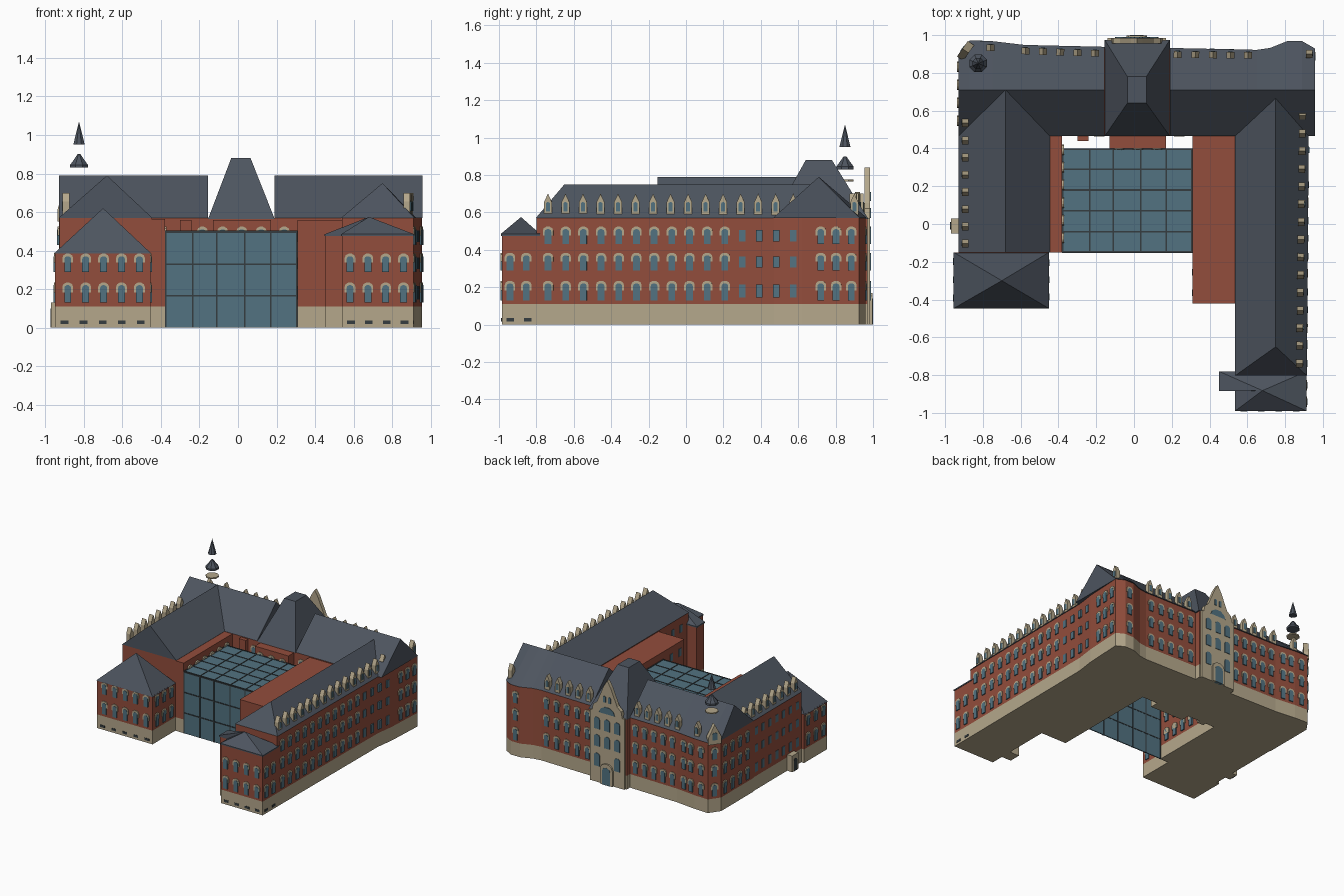
import bpy, bmesh, math
from mathutils import Vector

if "Cube" in bpy.data.objects:
    bpy.data.objects.remove(bpy.data.objects["Cube"])

COL = dict(brick=(.29, .075, .045), stone=(.46, .39, .26), slate=(.075, .09, .115),
           glass=(.085, .17, .22), iron=(.035, .045, .05))
mats = {}
for k, c in COL.items():
    mats[k] = bpy.data.materials.new(k)
    mats[k].diffuse_color = (*c, 1)
parts = {}


def loft(name, mat, rings):
    """Join equal-length closed rings of 3D points and cap both ends."""
    bm = parts.setdefault(name, (bmesh.new(), mat))[0]
    vs = [[bm.verts.new(p) for p in r] for r in rings]
    n = len(vs[0])
    for a, b in zip(vs, vs[1:]):
        for i in range(n):
            j = (i + 1) % n
            bm.faces.new((a[i], a[j], b[j], b[i]))
    bm.faces.new(vs[0][::-1])
    bm.faces.new(vs[-1])
    bmesh.ops.remove_doubles(bm, verts=[v for r in vs for v in r], dist=1e-5)


def prism(name, mat, pts, z0, z1):
    loft(name, mat, [[(x, y, z) for x, y in pts] for z in (z0, z1)])


def box(name, mat, x0, x1, y0, y1, z0, z1):
    prism(name, mat, rect(x0, x1, y0, y1), z0, z1)


def rect(x0, x1, y0, y1):
    return [(x0, y0), (x1, y0), (x1, y1), (x0, y1)]


def at_z(pts, z):
    return [(x, y, z) for x, y in pts]


def panel(name, mat, p, t, prof, d0, d1):
    """Extrude a (u, z) outline standing on a wall, t = wall direction, outward to its right."""
    n = Vector((t.y, -t.x))
    loft(name, mat, [[(*(p + t * u + n * d), z) for u, z in prof] for d in (d0, d1)])


def arch(w, z0, h, s=5):
    """Outline of an opening with a segmental arched head."""
    r = w / 2
    zs = z0 + h - r * .8
    return [(-r, z0), (r, z0)] + [(r * math.cos(a), zs + r * .8 * math.sin(a))
                                 for a in [math.pi * i / s for i in range(s + 1)]]


ROWS = [(.13, .105), (.29, .095), (.43, .095)]


def along(a, b, n):
    a, b = Vector(a), Vector(b)
    t = (b - a).normalized()
    return [(a.lerp(b, (i + .5) / n), t) for i in range(n)]


def windows(a, b, n, rows=ROWS, plain=False):
    for p, t in along(a, b, n):
        for z, h in rows:
            if plain:
                panel("window_panes", "glass", p, t, [(-.017, z + .015), (.017, z + .015), (.017, z + h - .02), (-.017, z + h - .02)], -.01, .003)
                continue
            panel("window_surrounds", "stone", p, t, arch(.056, z + h * .5, h * .5), -.01, .006)
            panel("window_panes", "glass", p, t, arch(.036, z, h - .014), -.01, .008)


def dormers(a, b, n):
    for p, t in along(a, b, n):
        panel("dormers", "stone", p, t, [(-.021, .57), (.021, .57), (.021, .655), (0, .70), (-.021, .655)], -.03, .005)
        panel("dormer_panes", "glass", p, t, arch(.022, .605, .05), -.01, .008)


def basement(a, b, n):
    for p, t in along(a, b, n):
        panel("basement_vents", "iron", p, t, [(-.02, .018), (.02, .018), (.02, .036), (-.02, .036)], -.01, .003)


# building blocks: brick walls on a stone plinth
back_pts = [(-.93, .47), (.92, .47), (.94, .62), (.955, .925), (.89, .96), (.81, .96), (.72, .925), (.65, .915),
            (.18, .925), (.18, .97), (-.15, .97), (-.15, .93), (-.58, .94), (-.75, .96), (-.87, .965), (-.93, .88)]
lp = rect(-.95, -.455, -.44, -.15)
rp = [(.455, -.88), (.54, -.88), (.54, -.985), (.91, -.985), (.91, -.785), (.455, -.785)]
for nm, pts, top in (("back_range", back_pts, .57),
                     ("left_wing", rect(-.925, -.45, -.15, .47), .57),
                     ("right_wing", [(.54, -.8), (.91, -.8), (.92, .47), (.54, .47)], .57),
                     ("left_pavilion", lp, .39), ("right_pavilion", rp, .48),
                     ("right_court_block", rect(.31, .54, -.42, .47), .56),
                     ("left_court_block", rect(-.45, -.38, -.15, .47), .565),
                     ("court_bay", rect(-.13, .17, .40, .47), .56),
                     ("court_shaft", rect(-.3, -.24, .44, .47), .56)):
    prism(nm + "_walls", "brick", pts, .11, top)
    prism(nm + "_plinth", "stone", pts, 0, .11)
box("side_porch", "stone", -.97, -.92, -.05, .03, 0, .13)
panel("side_door", "iron", Vector((-.97, -.01)), Vector((0, -1)), arch(.04, 0, .10), -.01, .003)


# back range roof in two halves with grey gable ends
def back_roof(secs):
    loft("back_roof", "slate", [[(x, .465, .57), (x, .71, .79), (x, y, .57)] for x, y in secs])


back_roof([(-.93, .885), (-.87, .972), (-.75, .968), (-.58, .948), (-.155, .938)])
back_roof([(.19, .932), (.65, .922), (.72, .932), (.81, .968), (.89, .968), (.957, .93)])

# central tower roof
loft("tower_roof", "slate", [at_z(rect(-.155, .19, .465, .975), .565), at_z(rect(-.035, .065, .64, .78), .88)])

# wing roofs
loft("left_wing_roof", "slate", [[(-.93, y, .57), (-.68, y2, .79), (-.445, y, .57)]
                                 for y, y2 in ((-.152, -.152), (.47, .71))])
loft("right_wing_roof", "slate", [[(.535, -.803, .57), (.75, -.65, .75), (.915, -.803, .57)],
                                  [(.535, .47, .57), (.75, .67, .75), (.925, .47, .57)]])
# pavilion roofs
loft("left_pavilion_roof", "slate", [at_z(rect(-.955, -.45, -.447, -.15), .385), [(-.70, -.30, .62)] * 4])
rr = [(.45, -.885), (.535, -.885), (.535, -.99), (.914, -.99), (.914, -.78), (.45, -.78)]
loft("right_pavilion_roof", "slate", [at_z(rr, .475), at_z(rr, .485), [(.68, -.882, .575)] * 6])

# glazed court: roof, front screen and bars
box("court_glass_roof", "glass", -.38, .31, -.15, .40, .49, .50)
box("court_glass_front", "glass", -.38, .31, -.15, -.142, 0, .495)
for x in (-.376, -.235, -.11, .035, .17, .306):
    box("court_bars", "iron", x - .004, x + .004, -.154, -.14, 0, .50)
    box("court_bars", "iron", x - .004, x + .004, -.15, .40, .488, .503)
for y in (-.146, -.04, .07, .18, .29, .396):
    box("court_bars", "iron", -.38, .31, y - .004, y + .004, .488, .503)
for z in (.165, .33, .496):
    box("court_bars", "iron", -.38, .31, -.154, -.14, z - .004, z + .004)

# entrance gable on the back
west = Vector((-1, 0))
gp = Vector((.015, .985))
panel("entrance_gable", "stone", gp, west, [(-.155, 0), (.155, 0), (.155, .57), (.135, .57), (.125, .62), (.09, .65), (.03, .79),
      (0, .84), (-.03, .79), (-.09, .65), (-.125, .62), (-.135, .57), (-.155, .57)], -.03, 0)
for u in (-.09, 0, .09):
    for z, h in ROWS[0 if u else 1:]:
        panel("window_panes", "glass", gp, west, [(a + u, b) for a, b in arch(.05, z, h)], -.01, .004)
panel("window_panes", "glass", gp, west, arch(.14, .575, .05), -.01, .004)
for u in (-.022, .022):
    panel("window_panes", "glass", gp, west, [(a + u, b) for a, b in arch(.022, .66, .05)], -.01, .004)
panel("entrance_surround", "stone", gp, west, arch(.11, 0, .17), -.01, .012)
panel("entrance_door", "glass", gp, west, arch(.07, 0, .14), -.01, .015)

# chamfered corner gable
cp, ct = along((-.87, .965), (-.93, .88), 1)[0]
panel("corner_gable", "stone", cp, ct, [(-.05, .55), (.05, .55), (.05, .61), (0, .71), (-.05, .61)], -.03, .01)
panel("window_panes", "glass", cp, ct, arch(.04, .585, .06), -.01, .013)
windows((-.87, .965), (-.93, .88), 1)


# corner spire: floating tiers with eight sides
def tier(nm, mat, sections):
    loft(nm, mat, [[(-.825 + r * math.cos(math.pi * (i + .5) / 4), .85 + r * math.sin(math.pi * (i + .5) / 4), z)
                    for i in range(8)] for r, z in sections])


tier("spire_gallery", "stone", [(.05, .765), (.05, .775)])
tier("spire_skirt", "slate", [(.05, .83), (.05, .845), (.03, .87), (.008, .90)])
tier("spire_tip", "slate", [(.032, .95), (.0, 1.07)])

# windows, walked so that outward lies to the right of each run
two = ROWS[:2]
windows((-.93, -.44), (-.465, -.44), 5, two)
windows((.535, -.985), (.905, -.985), 4, two)
windows((.91, -.985), (.91, -.81), 2, two)
windows((.91, -.785), (.918, .255), 11)
windows((.918, .255), (.94, .62), 4, plain=True)
windows((.943, .68), (.955, .925), 3)
windows((.89, .96), (.81, .96), 1)
windows((.65, .915), (.185, .925), 5)
windows((-.16, .93), (-.58, .94), 5)
windows((-.61, .943), (-.75, .96), 2)
windows((-.75, .96), (-.87, .965), 1)
windows((-.93, .88), (-.93, .50), 4)
windows((-.925, .47), (-.925, -.14), 7, plain=True)
windows((-.95, -.15), (-.95, -.44), 3, two)
windows((-.455, -.43), (-.455, -.16), 3, two)
windows((-.13, .40), (.17, .40), 3)
windows((.17, .47), (.31, .47), 1)
windows((-.24, .47), (-.13, .47), 1)
windows((-.38, .44), (-.38, -.12), 6)
windows((.31, -.2), (.31, -.42), 2, plain=True)
windows((.54, -.45), (.54, -.76), 3, plain=True)
basement((-.95, -.44), (-.455, -.44), 5)
basement((.54, -.985), (.91, -.985), 4)
basement((.91, -.985), (.91, -.80), 2)

# dormer rows
dormers((.888, -.785), (.905, .62), 15)
dormers((-.905, .58), (-.905, -.15), 8)
dormers((.65, .905), (.185, .91), 5)
dormers((-.16, .915), (-.62, .93), 5)
dormers((-.74, .945), (-.78, .945), 1)
dormers((.94, .87), (.94, .93), 1)

for nm, (bm, mat) in parts.items():
    bmesh.ops.recalc_face_normals(bm, faces=bm.faces)
    me = bpy.data.meshes.new(nm)
    bm.to_mesh(me)
    bm.free()
    me.materials.append(mats[mat])
    bpy.context.collection.objects.link(bpy.data.objects.new(nm, me))

for m in bpy.data.materials:
    if m.users and not m.is_grease_pencil:
        m.use_nodes = True
        m.node_tree.nodes["Principled BSDF"].inputs["Base Color"].default_value = m.diffuse_color
